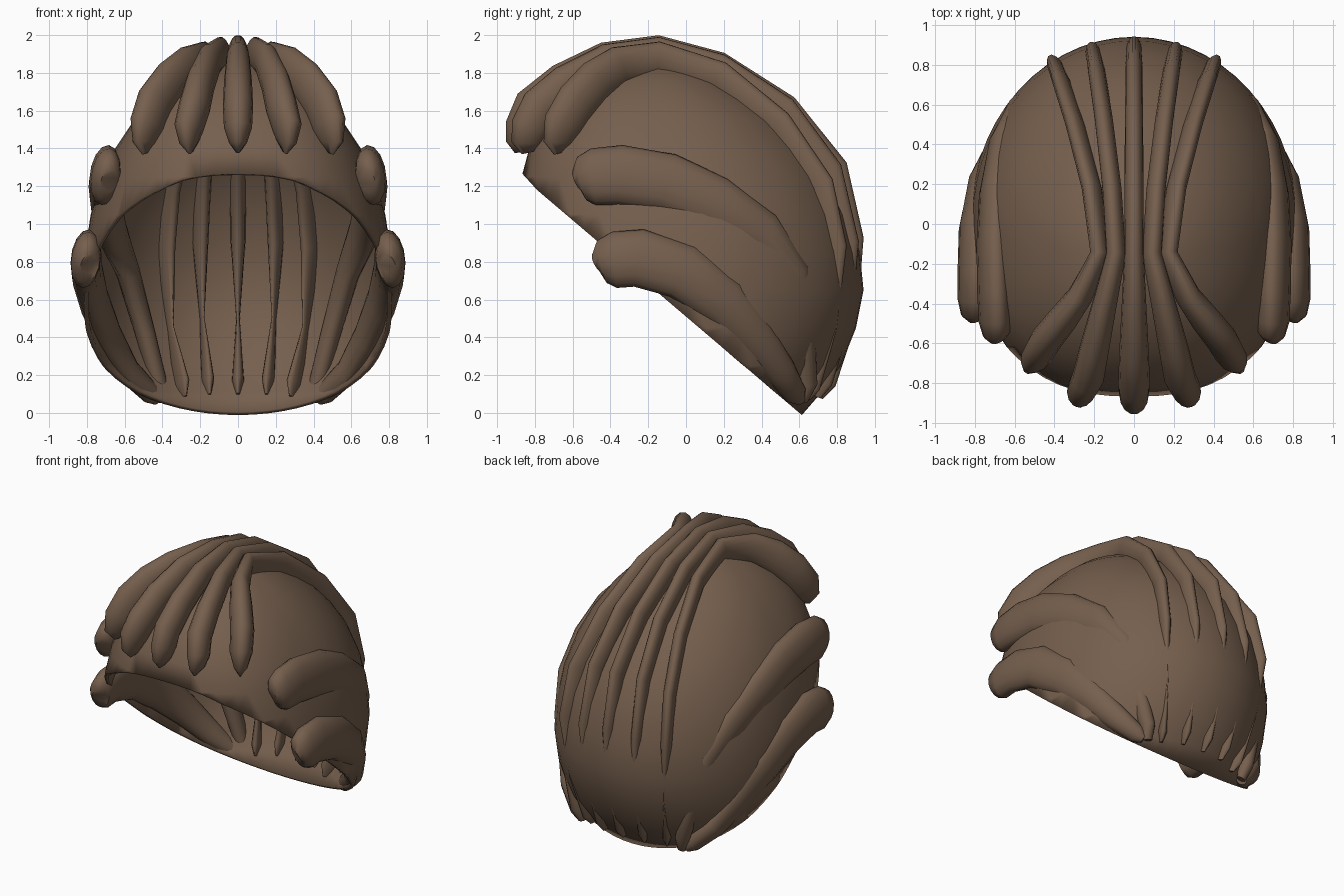
import bpy, bmesh, math
from mathutils import Vector

cube = bpy.data.objects.get("Cube")
if cube:
    bpy.data.objects.remove(cube, do_unlink=True)

brown = bpy.data.materials.new("brown_hair")
brown.use_nodes = True
COLOUR = (0.18, 0.115, 0.075, 1)
brown.diffuse_color = COLOUR
bsdf = next(n for n in brown.node_tree.nodes if n.type == 'BSDF_PRINCIPLED')
bsdf.inputs["Base Color"].default_value = COLOUR
bsdf.inputs["Roughness"].default_value = 0.8


def finish(bm, name, angle):
    """Turn a bmesh into a smooth shaded, coloured object."""
    mesh = bpy.data.meshes.new(name)
    bm.to_mesh(mesh)
    bm.free()
    mesh.materials.append(brown)
    obj = bpy.data.objects.new(name, mesh)
    bpy.context.collection.objects.link(obj)
    bpy.ops.object.select_all(action='DESELECT')
    obj.select_set(True)
    bpy.context.view_layer.objects.active = obj
    bpy.ops.object.shade_smooth_by_angle(angle=math.radians(angle))
    return obj


def bridge(bm, lower, upper):
    """Join two rings of equal length with quads."""
    n = len(lower)
    for i in range(n):
        j = (i + 1) % n
        bm.faces.new((lower[i], lower[j], upper[j], upper[i]))


def lock(name, path, out_of, wide, thick, sides=14):
    """Strand along rows of x, y, z and scale; width tapers before thickness."""
    bm = bmesh.new()
    points = [Vector(row[:3]) for row in path]
    rings = []
    for k, p in enumerate(points):
        ahead = points[min(k + 1, len(points) - 1)]
        behind = points[max(k - 1, 0)]
        along = (ahead - behind).normalized()
        out = out_of(p)
        out = (out - along * out.dot(along)).normalized()
        across = along.cross(out) * wide * path[k][3]
        out *= thick * math.sqrt(path[k][3])
        ring = []
        for i in range(sides):
            a = math.tau * i / sides
            ring.append(bm.verts.new(p + across * math.cos(a) + out * math.sin(a)))
        rings.append(ring)
    for a, b in zip(rings, rings[1:]):
        bridge(bm, a, b)
    bm.faces.new(rings[0])
    bm.faces.new(rings[-1])
    bmesh.ops.recalc_face_normals(bm, faces=bm.faces)
    return finish(bm, name, 60)


def lock_pair(name, path, *args):
    """The same strand on the left and the right."""
    lock("left_" + name, path, *args)
    lock("right_" + name, [(-x, y, z, s) for x, y, z, s in path], *args)


# Scalp shell: egg-shaped rings, as height, half width, front y, back y
SHELL = [
    (-.05, .70, -.87, .58), (.1, .75, -.87, .71), (.25, .78, -.87, .82),
    (.45, .81, -.88, .9), (.65, .82, -.89, .94), (.85, .81, -.89, .92),
    (1.05, .78, -.89, .87), (1.25, .72, -.87, .78), (1.4, .65, -.83, .67),
    (1.55, .55, -.74, .53), (1.66, .45, -.63, .38), (1.75, .34, -.5, .23),
    (1.82, .21, -.36, .08), (1.85, .11, -.25, -.03),
]
SEGMENTS = 56
bm = bmesh.new()
rings = []
for z, half, front, back in SHELL:
    middle, reach = (front + back) / 2, (back - front) / 2
    ring = []
    for i in range(SEGMENTS):
        a = math.tau * i / SEGMENTS
        c, s = math.cos(a), math.sin(a)
        power = 2 / 2.5 if s < 0 else 1     # fuller forehead, round back
        x = math.copysign(abs(c) ** power, c) * half
        y = math.copysign(abs(s) ** power, s) * reach + middle
        ring.append(bm.verts.new((x, y, z)))
    rings.append(ring)
for a, b in zip(rings, rings[1:]):
    bridge(bm, a, b)
crown = bm.verts.new((0, -.14, 1.865))
for i in range(SEGMENTS):
    bm.faces.new((rings[-1][i], rings[-1][(i + 1) % SEGMENTS], crown))

# Face opening, sloping from the forehead down to the nape
for point, slope in (((0, .6, 0), .85), ((0, -.87, 1.27), 1.1)):
    bmesh.ops.bisect_plane(
        bm, geom=bm.verts[:] + bm.edges[:] + bm.faces[:], plane_co=point,
        plane_no=Vector((0, slope, 1)).normalized(), clear_inner=True)
shell = finish(bm, "scalp_shell", 50)
wall = shell.modifiers.new("wall", 'SOLIDIFY')
wall.thickness = 0.025
wall.offset = -1


# Crest strands over the top, diving through the shell at the back
def from_core(p):
    return p - Vector((0, 0, .8))


CENTRE = [
    (0, -.865, 1.38, .15), (0, -.87, 1.43, .6), (0, -.855, 1.51, .93),
    (0, -.81, 1.62, 1), (0, -.65, 1.75, .93), (0, -.42, 1.87, .78),
    (0, -.15, 1.915, .62), (0, .17, 1.83, .6), (0, .52, 1.61, .57),
    (0, .78, 1.29, .54), (0, .865, .92, .5), (0, .87, .5, .12),
    (0, .73, .17, .4), (0, .69, .09, .12),
]
INNER = [
    (.25, -.83, 1.38, .15), (.26, -.84, 1.43, .6), (.26, -.825, 1.51, .93),
    (.23, -.77, 1.62, 1), (.2, -.63, 1.74, .93), (.15, -.41, 1.86, .78),
    (.09, -.15, 1.905, .62), (.11, .17, 1.82, .6), (.15, .51, 1.6, .57),
    (.185, .75, 1.28, .54), (.2, .84, .9, .5), (.19, .84, .5, .12),
    (.16, .71, .17, .4), (.155, .68, .09, .12),
]
OUTER = [
    (.48, -.66, 1.38, .15), (.49, -.67, 1.43, .6), (.48, -.65, 1.52, .95),
    (.44, -.58, 1.64, 1), (.36, -.48, 1.75, .95), (.27, -.36, 1.83, .8),
    (.17, -.15, 1.87, .62), (.21, .17, 1.77, .6), (.29, .48, 1.52, .57),
    (.36, .7, 1.2, .54), (.385, .77, .88, .5), (.36, .76, .45, .12),
    (.3, .64, .15, .4), (.29, .62, .08, .12),
]
lock("centre_crest_lock", CENTRE, from_core, .08, .11)
lock_pair("inner_crest_lock", INNER, from_core, .08, .11)
lock_pair("outer_crest_lock", OUTER, from_core, .08, .125)


# Broad flat strands on the sides, sweeping back and down to the nape
def sideways(p):
    return Vector((p.x, 0, .1))


TEMPLE = [
    (.68, -.57, 1.23, .4), (.69, -.55, 1.24, .75), (.7, -.49, 1.25, .95),
    (.705, -.35, 1.26, 1), (.71, -.1, 1.22, .98), (.7, .15, 1.11, .93),
    (.66, .39, .95, .82), (.58, .56, .74, .6), (.49, .61, .42, .45),
    (.42, .64, .15, .35), (.4, .62, .06, .15),
]
EAR = [
    (.79, -.46, .79, .4), (.8, -.445, .8, .75), (.805, -.38, .81, .97),
    (.805, -.25, .82, 1), (.8, -.02, .75, .97), (.76, .2, .59, .88),
    (.68, .37, .4, .7), (.58, .5, .22, .55), (.46, .58, .1, .4),
    (.42, .6, .07, .2),
]
lock_pair("temple_lock", TEMPLE, sideways, .16, .08)
lock_pair("ear_lock", EAR, sideways, .155, .08)
